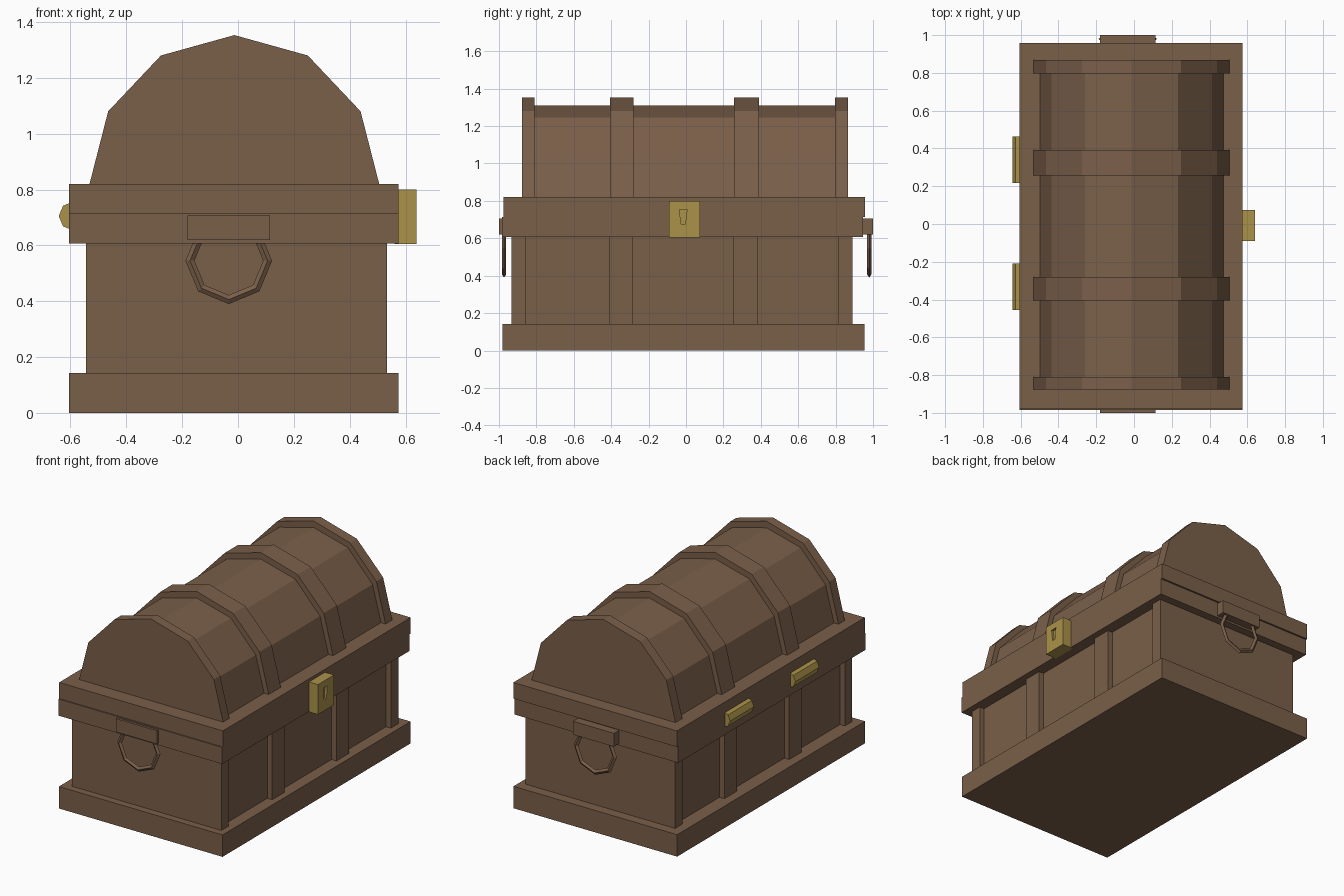
import bpy, bmesh, math

if "Cube" in bpy.data.objects:
    bpy.data.objects.remove(bpy.data.objects["Cube"])


def material(name, rgb):
    m = bpy.data.materials.new(name)
    m.diffuse_color = (*rgb, 1)
    m.use_nodes = True
    m.node_tree.nodes["Principled BSDF"].inputs["Base Color"].default_value = m.diffuse_color
    return m


WOOD = material("brown wood", (0.195, 0.115, 0.068))
GOLD = material("dull gold", (0.41, 0.29, 0.068))


def finish(name, bm, mat):
    bmesh.ops.recalc_face_normals(bm, faces=bm.faces)
    me = bpy.data.meshes.new(name)
    bm.to_mesh(me)
    bm.free()
    me.materials.append(mat)
    ob = bpy.data.objects.new(name, me)
    bpy.context.collection.objects.link(ob)
    return ob


def box(name, x, y, z, mat=WOOD):
    bm = bmesh.new()
    bmesh.ops.create_cube(bm, size=1)
    for v in bm.verts:
        v.co = [r[0] if c < 0 else r[1] for c, r in zip(v.co, (x, y, z))]
    return finish(name, bm, mat)


def prism(name, pts, a, b, mat=WOOD, axis="y"):
    """Extrude a 2D profile from a to b along the y or x axis."""
    bm = bmesh.new()
    place = (lambda p, t: (p[0], t, p[1])) if axis == "y" else (lambda p, t: (t, p[0], p[1]))
    rings = [[bm.verts.new(place(p, t)) for p in pts] for t in (a, b)]
    n = len(pts)
    bm.faces.new(rings[0])
    bm.faces.new(rings[1])
    for i in range(n):
        j = (i + 1) % n
        bm.faces.new((rings[0][i], rings[0][j], rings[1][j], rings[1][i]))
    return finish(name, bm, mat)


def ring(name, cx, cy, cz, radius, tube_r, tube_y):
    """Eight-sided ring with a diamond cross-section."""
    bm = bmesh.new()
    rows = []
    for i in range(8):
        a = i * math.pi / 4
        rows.append([bm.verts.new((cx + (radius + tube_r * math.cos(t)) * math.cos(a),
                                   cy + tube_y * math.sin(t),
                                   cz + (radius + tube_r * math.cos(t)) * math.sin(a)))
                     for t in (k * math.pi / 2 for k in range(4))])
    for i in range(8):
        for k in range(4):
            p, q, l = rows[i], rows[(i + 1) % 8], (k + 1) % 4
            bm.faces.new((p[k], q[k], q[l], p[l]))
    return finish(name, bm, WOOD)


def arch(half):
    """Mirror a half profile (offset, z) about the lid centre line."""
    c = -0.013
    return [(c - x, z) for x, z in half] + [(c + x, z) for x, z in half[-2::-1]]


# Base, body and the two rims
box("base", (-0.605, 0.575), (-0.98, 0.955), (0, 0.143))
box("body", (-0.51, 0.498), (-0.933, 0.89), (0.14, 0.61))
box("body_rim", (-0.605, 0.575), (-0.985, 0.945), (0.607, 0.715))
box("lid_rim", (-0.605, 0.575), (-0.977, 0.957), (0.715, 0.82))

# Posts on both long sides
for i, y in enumerate([(-0.933, -0.858), (-0.41, -0.284), (0.253, 0.383), (0.812, 0.89)]):
    box(f"post_right_{i}", (0.49, 0.533), y, (0.14, 0.61))
    box(f"post_left_{i}", (-0.545, -0.50), y, (0.14, 0.61))

# Barrel lid and its raised bands
prism("lid", arch([(0.487, 0.815), (0.425, 1.053), (0.247, 1.246), (0, 1.31)]), -0.87, 0.86)
for i, (a, b) in enumerate([(-0.876, -0.811), (-0.406, -0.281), (0.256, 0.391), (0.797, 0.867)]):
    prism(f"lid_band_{i}", arch([(0.52, 0.815), (0.452, 1.08), (0.263, 1.28), (0, 1.353)]), a, b)

# End handles
box("front_handle_plate", (-0.18, 0.115), (-1.0, -0.96), (0.62, 0.707))
box("back_handle_plate", (-0.18, 0.115), (0.94, 1.0), (0.62, 0.707))
ring("front_handle", -0.033, -0.973, 0.545, 0.139, 0.016, 0.011)
ring("back_handle", -0.033, 0.98, 0.545, 0.139, 0.016, 0.011)

# Lock with a recessed keyhole
lock = box("lock", (0.56, 0.64), (-0.09, 0.075), (0.605, 0.80), GOLD)
cutter = prism("keyhole_cutter", [(-0.036, 0.755), (0.006, 0.755), (-0.004, 0.677), (-0.026, 0.677)],
               0.625, 0.66, GOLD, "x")
cutter.hide_render = True
cutter.hide_set(True)
cut = lock.modifiers.new("keyhole", "BOOLEAN")
cut.operation = "DIFFERENCE"
cut.object = cutter

# Hinge barrels on the left side
for i, (a, b) in enumerate([(-0.455, -0.21), (0.217, 0.463)]):
    prism(f"hinge_{i}", [(-0.59 + 0.052 * math.cos(k * math.pi / 4),
                          0.705 + 0.052 * math.sin(k * math.pi / 4)) for k in range(8)], a, b, GOLD)
